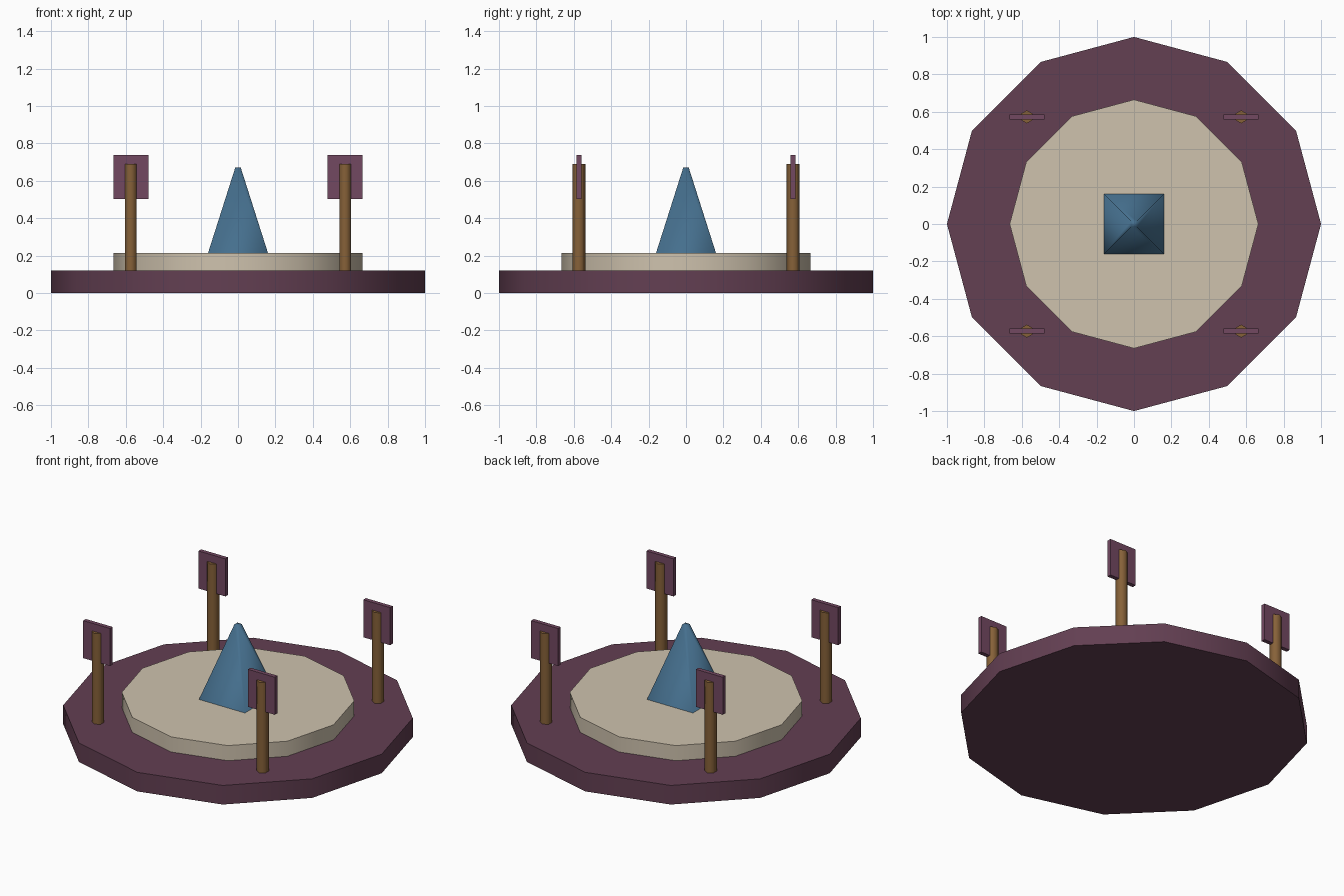
import bpy
from math import radians

if "Cube" in bpy.data.objects:
    bpy.data.objects.remove(bpy.data.objects["Cube"])


def material(name, rgb):
    m = bpy.data.materials.new(name)
    m.diffuse_color = (*rgb, 1)
    m.use_nodes = True
    m.node_tree.nodes["Principled BSDF"].inputs["Base Color"].default_value = m.diffuse_color
    return m


plum = material("plum", (0.125, 0.05, 0.085))
mauve = material("mauve", (0.17, 0.065, 0.12))
sand = material("sand", (0.62, 0.54, 0.42))
wood = material("wood", (0.24, 0.12, 0.04))
blue = material("blue", (0.06, 0.16, 0.27))


def prism(name, sides, r1, r2, z0, z1, mat, xy=(0, 0), turn=0):
    """Cylinder or tapered column standing between heights z0 and z1."""
    bpy.ops.mesh.primitive_cone_add(
        vertices=sides, radius1=r1, radius2=r2, depth=z1 - z0,
        location=(*xy, (z0 + z1) / 2), rotation=(0, 0, radians(turn)))
    ob = bpy.context.object
    ob.name = name
    ob.data.materials.append(mat)
    return ob


def smooth(ob, angle):
    bpy.ops.object.shade_smooth_by_angle(angle=radians(angle))


# Stepped round platform
smooth(prism("base_step", 12, 1.0, 1.0, 0, 0.12, plum), 40)
smooth(prism("upper_step", 12, 0.665, 0.665, 0.12, 0.215, sand), 40)

# Central four-sided spire
spire = prism("spire", 4, 0.226, 0.021, 0.215, 0.67, blue, turn=45)
smooth(spire, 88)

# Corner posts, each carrying a thin sign panel
P = 0.573
for sx, side in ((-1, "left"), (1, "right")):
    for sy, end in ((-1, "front"), (1, "back")):
        xy = (sx * P, sy * P)
        smooth(prism(f"{end}_{side}_post", 6, 0.035, 0.035, 0.12, 0.69, wood, xy), 65)
        bpy.ops.mesh.primitive_cube_add(size=1, location=(*xy, 0.62))
        panel = bpy.context.object
        panel.name = f"{end}_{side}_panel"
        panel.scale = (0.187, 0.026, 0.236)
        panel.data.materials.append(mauve)
